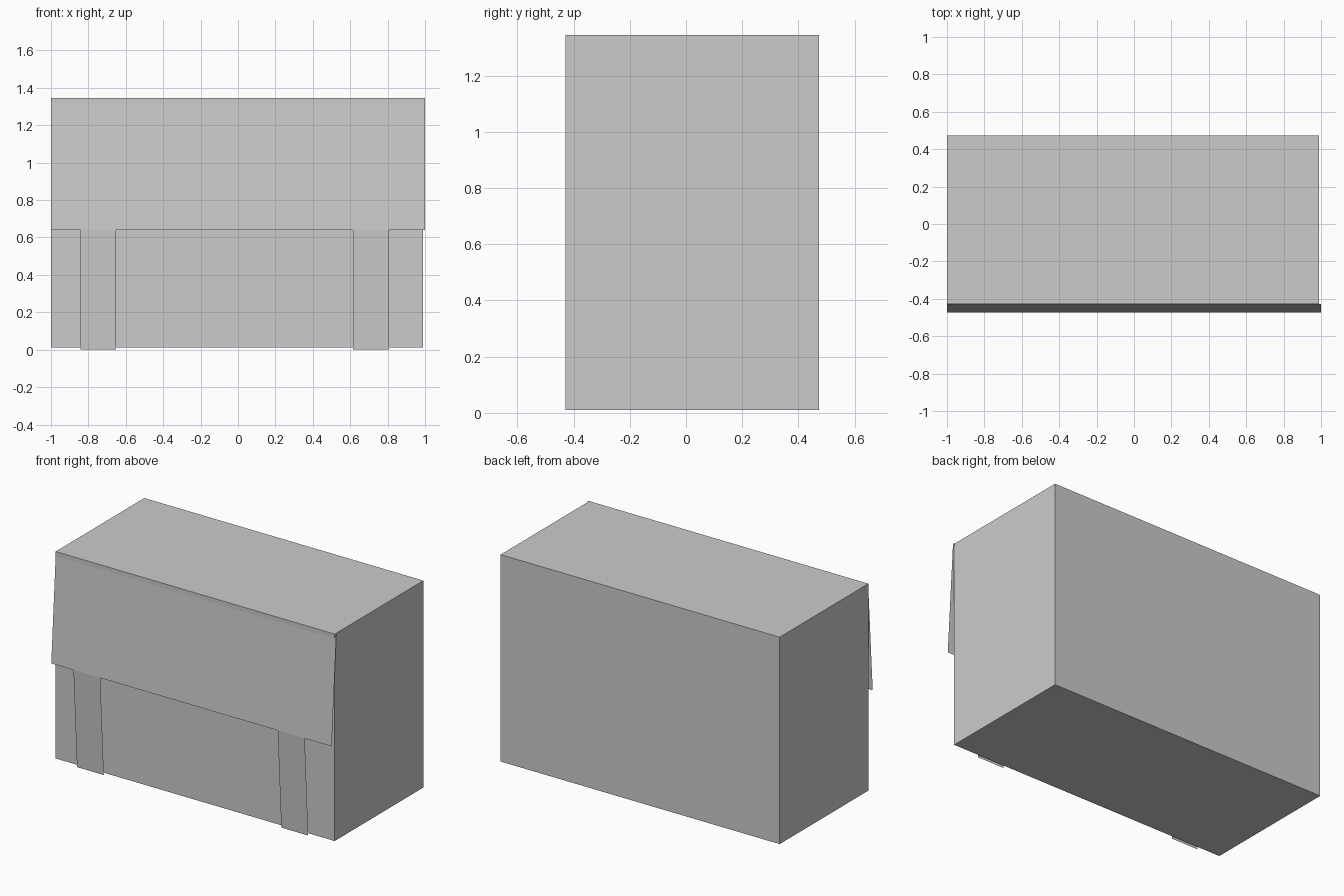
import bpy, bmesh

if "Cube" in bpy.data.objects:
    bpy.data.objects.remove(bpy.data.objects["Cube"])

X0, X1 = -1.0, 0.99
Y0, Y1 = -0.429, 0.474
Z0, Z1 = 0.011, 1.345
FLAP_Y, FLAP_Z = -0.474, 0.641


def finish(name, bm):
    mesh = bpy.data.meshes.new(name)
    bm.to_mesh(mesh)
    bm.free()
    obj = bpy.data.objects.new(name, mesh)
    bpy.context.collection.objects.link(obj)
    return obj


def sheet(name, x0, x1, top, bottom):
    """Thin front-facing sheet hanging from top (y, z) to bottom (y, z)."""
    bm = bmesh.new()
    corners = [(x0, *bottom), (x1, *bottom), (x1, *top), (x0, *top)]
    bm.faces.new([bm.verts.new(c) for c in corners])
    return finish(name, bm)


# Main box body
bm = bmesh.new()
bmesh.ops.create_cube(bm, size=1)
bmesh.ops.scale(bm, vec=(X1 - X0, Y1 - Y0, Z1 - Z0), verts=bm.verts)
bmesh.ops.translate(bm, vec=((X0 + X1) / 2, (Y0 + Y1) / 2, (Z0 + Z1) / 2), verts=bm.verts)
finish("box_body", bm)

# Front flap, leaning outward from the top edge
sheet("front_flap", -1.0, 1.0, (-0.427, Z1), (FLAP_Y, FLAP_Z))

# Two straps from the flap's lower edge back to the foot of the box
for side, x0, x1 in (("left", -0.843, -0.652), ("right", 0.614, 0.806)):
    sheet(f"{side}_strap", x0, x1, (FLAP_Y + 0.002, FLAP_Z), (-0.436, 0.0))
